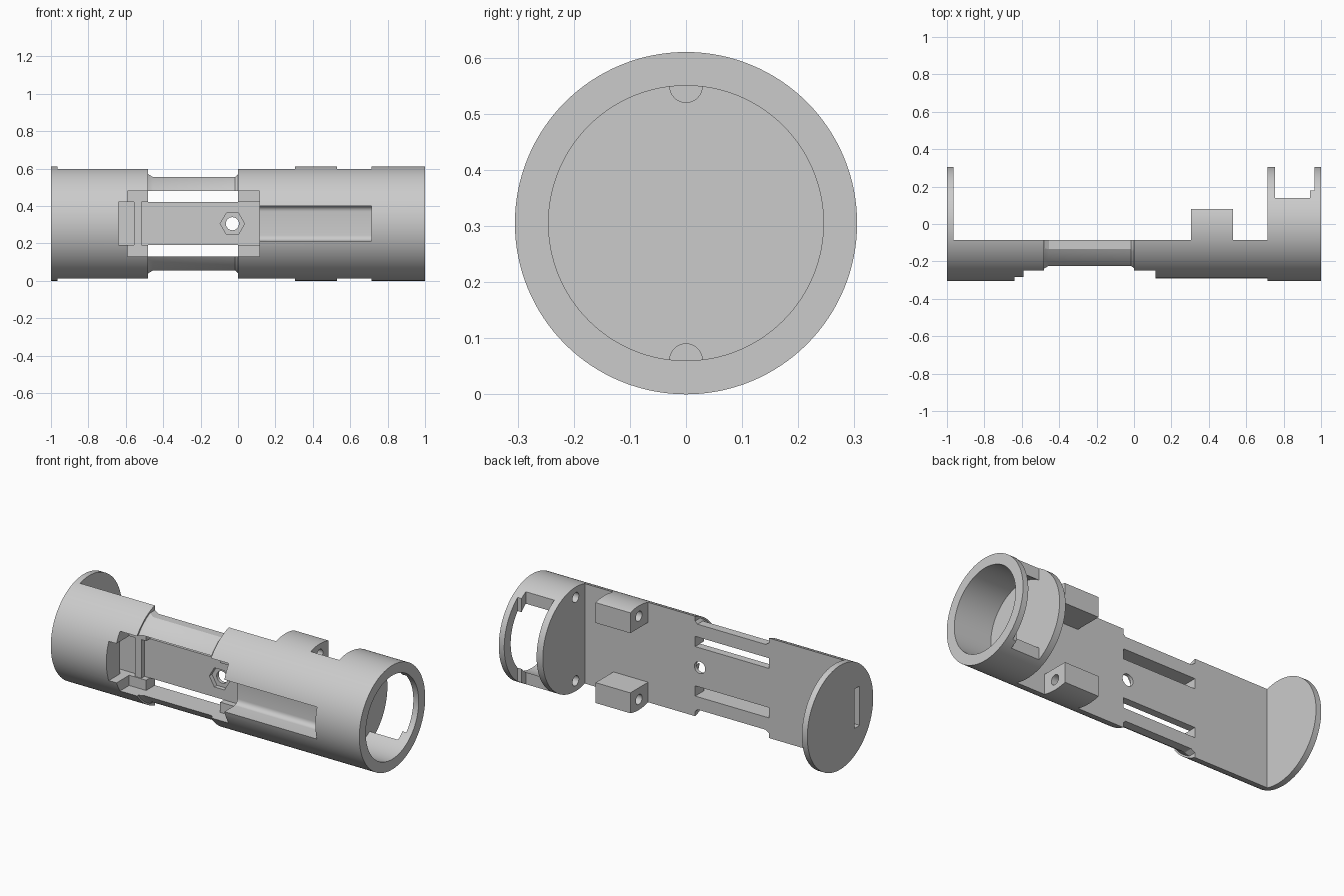
import bpy, bmesh
from math import radians, asin, sin, cos, pi
from mathutils import Matrix

if "Cube" in bpy.data.objects:
    bpy.data.objects.remove(bpy.data.objects["Cube"])

R, MID, BACK, FAR = 0.305, 0.305, -0.085, 0.5   # radius, axis height, flat back, outside

grey = bpy.data.materials.new("plain_grey")
grey.use_nodes = True
grey.diffuse_color = (0.6, 0.6, 0.6, 1)
grey.node_tree.nodes["Principled BSDF"].inputs["Base Color"].default_value = (0.6, 0.6, 0.6, 1)


def finish(bm, name):
    bmesh.ops.recalc_face_normals(bm, faces=bm.faces)
    mesh = bpy.data.meshes.new(name)
    bm.to_mesh(mesh)
    bm.free()
    mesh.materials.append(grey)
    ob = bpy.data.objects.new(name, mesh)
    bpy.context.collection.objects.link(ob)
    return ob


def box(x, y, z, name="cutter", round_edges=0):
    """Box from (min, max) pairs; z is measured from the axis."""
    bm = bmesh.new()
    bmesh.ops.create_cube(bm, size=1)
    for v in bm.verts:
        v.co = [p[0] if c < 0 else p[1] for p, c in zip((x, y, z), v.co)]
        v.co.z += MID
    if round_edges:   # round the long inner edges
        edges = [e for e in bm.edges if all(abs(v.co.y - y[1]) < 1e-4 for v in e.verts)
                 and abs(e.verts[0].co.x - e.verts[1].co.x) > 0.1]
        bmesh.ops.bevel(bm, geom=edges, offset=round_edges, segments=6,
                        profile=0.5, affect='EDGES')
    return finish(bm, name)


def rod(radius, start, end, across=(0, 0), axis='X', sides=32, name="cutter"):
    """Cylinder along X (across = y, z) or along Y (across = x, z)."""
    bm = bmesh.new()
    bmesh.ops.create_cone(bm, cap_ends=True, segments=sides, radius1=radius,
                          radius2=radius, depth=end - start)
    m = (start + end) / 2
    if axis == 'X':
        mat = Matrix.Translation((m, across[0], MID + across[1])) @ Matrix.Rotation(pi / 2, 4, 'Y')
    else:
        mat = Matrix.Translation((across[0], m, MID + across[1])) @ Matrix.Rotation(pi / 2, 4, 'X')
        if sides == 6:
            mat = mat @ Matrix.Rotation(pi / 2, 4, 'Z')
            mat = mat @ Matrix.Rotation(HEX_TURN, 4, 'Z')
    bm.transform(mat)
    return finish(bm, name)


HEX_TURN = 0


def combine(target, other, op='DIFFERENCE'):
    mod = target.modifiers.new("cut", 'BOOLEAN')
    mod.operation, mod.solver, mod.object = op, 'EXACT', other
    bpy.ops.object.select_all(action='DESELECT')
    bpy.context.view_layer.objects.active = target
    target.select_set(True)
    bpy.ops.object.modifier_apply(modifier=mod.name)
    bpy.data.objects.remove(other)


def waist():
    """Slimmer middle length with tapered ends, lofted along X."""
    bm = bmesh.new()
    rings = []
    for x, r, h in ((-0.49, 0.295, 0.265), (-0.48, 0.295, 0.265), (-0.455, 0.284, 0.25),
                    (-0.015, 0.284, 0.25), (0, 0.295, 0.265), (0.01, 0.295, 0.265)):
        a = asin(h / r)
        pts = [(BACK, -h)]
        pts += [(-r * cos(t), r * sin(t)) for t in (-a + 2 * a * i / 40 for i in range(41))]
        pts += [(BACK, h)]
        rings.append([bm.verts.new((x, y, MID + z)) for y, z in pts])
    for a, b in zip(rings, rings[1:]):
        for i in range(len(a)):
            j = (i + 1) % len(a)
            bm.faces.new((a[i], a[j], b[j], b[i]))
    bm.faces.new(rings[0])
    bm.faces.new(rings[-1])
    return finish(bm, "waist")


# Main tube: solid cylinder with the back half cut away between end discs and lugs
body = rod(R, -1, 1, sides=128, name="chassis")
ALL = (-FAR, FAR)
for x, y, z in (
        ((-0.965, 0.305), (BACK, FAR), ALL),
        ((0.305, 0.53), (0.08, FAR), ALL),
        ((0.305, 0.53), (BACK, FAR), (-0.175, 0.175)),
        ((0.53, 0.715), (BACK, FAR), ALL),
        ((-0.48, 0), (-FAR, FAR), ALL)):
    combine(body, box(x, y, z))
combine(body, waist(), 'UNION')

# Cup at the right end, open at the end and notched at the back
combine(body, rod(0.245, 0.755, 1.1, sides=128))
combine(body, box((0.755, 0.94), (0.14, FAR), ALL))
combine(body, box((0.93, 0.965), (0.18, FAR), ALL))

# Front pocket, strip channel, cable groove and strip slot in the end disc
combine(body, box((-0.59, 0.115), (-FAR, -0.165), (-0.175, 0.175)))
combine(body, box((-0.64, 0.115), (-FAR, -0.13), (-0.115, 0.115)))
combine(body, box((0.1, 0.715), (-FAR, -0.17), (-0.092, 0.095), round_edges=0.03))
combine(body, box((-1.1, -0.62), (-0.18, -0.13), (-0.115, 0.115)))

# Windows either side of the strip, and rod holes in lugs and cup wall
for s in (-1, 1):
    combine(body, box((-0.48, 0), ALL, sorted((s * 0.115, s * 0.175))))
    combine(body, rod(0.029, 0.2, 0.755, (0, s * 0.244)))

# Bolt hole with hexagonal nut recess
combine(body, rod(0.035, -0.3, 0, (-0.03, 0), 'Y'))
combine(body, rod(0.065, -0.3, -0.105, (-0.03, 0), 'Y', 6))

# Stop bar across the strip channel
combine(body, box((-0.555, -0.515), (-0.16, -0.1), (-0.115, 0.115), "stop_bar"), 'UNION')

bpy.context.view_layer.objects.active = body
body.select_set(True)
bpy.ops.object.shade_smooth_by_angle(angle=radians(25))
